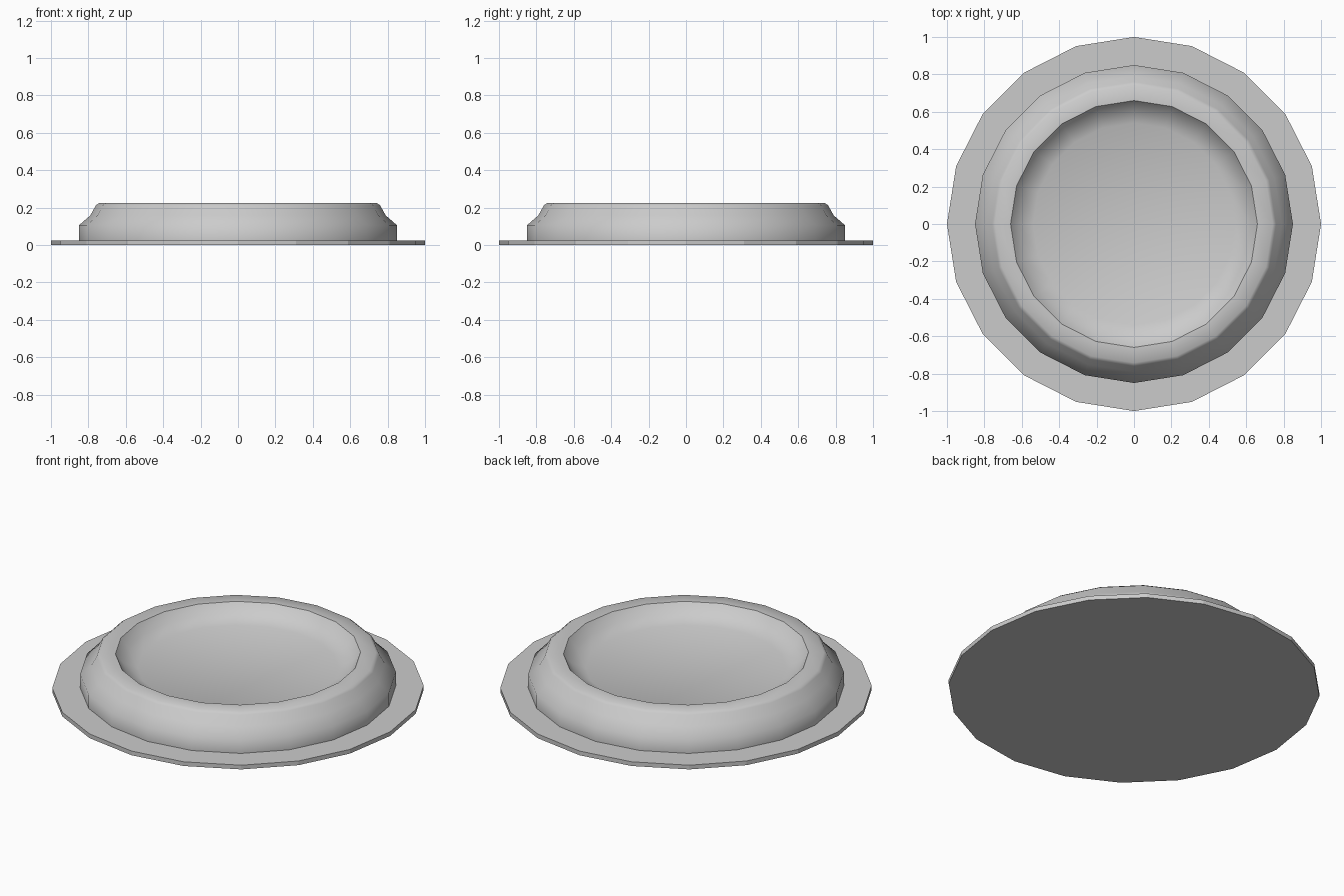
import bpy, bmesh, math

if "Cube" in bpy.data.objects:
    bpy.data.objects.remove(bpy.data.objects["Cube"])

SIDES = 20


def lathe(name, profile, angle=35):
    """Revolve an (r, z) profile around z, capping both open ends."""
    bm = bmesh.new()
    rings = []
    for r, z in profile:
        rings.append([bm.verts.new((r * math.cos(2 * math.pi * i / SIDES),
                                    r * math.sin(2 * math.pi * i / SIDES), z))
                      for i in range(SIDES)])
    for a, b in zip(rings, rings[1:]):
        for i in range(SIDES):
            j = (i + 1) % SIDES
            bm.faces.new((a[i], a[j], b[j], b[i]))
    bm.faces.new(rings[0][::-1])
    bm.faces.new(rings[-1])
    bmesh.ops.recalc_face_normals(bm, faces=bm.faces[:])
    mesh = bpy.data.meshes.new(name)
    bm.to_mesh(mesh)
    bm.free()
    obj = bpy.data.objects.new(name, mesh)
    bpy.context.collection.objects.link(obj)
    bpy.ops.object.select_all(action='DESELECT')
    obj.select_set(True)
    bpy.context.view_layer.objects.active = obj
    if angle:
        bpy.ops.object.shade_smooth_by_angle(angle=math.radians(angle))
    return obj


# Thin flat base plate, faceted
lathe("base_flange", [(1.0, 0.0), (1.0, 0.025)], angle=0)

# Raised stepped ring with a shallow dished floor
lathe("raised_dish", [
    (0.85, 0.025), (0.85, 0.106), (0.79, 0.158), (0.76, 0.212), (0.742, 0.225),
    (0.66, 0.225), (0.62, 0.175), (0.54, 0.14)], angle=50)
